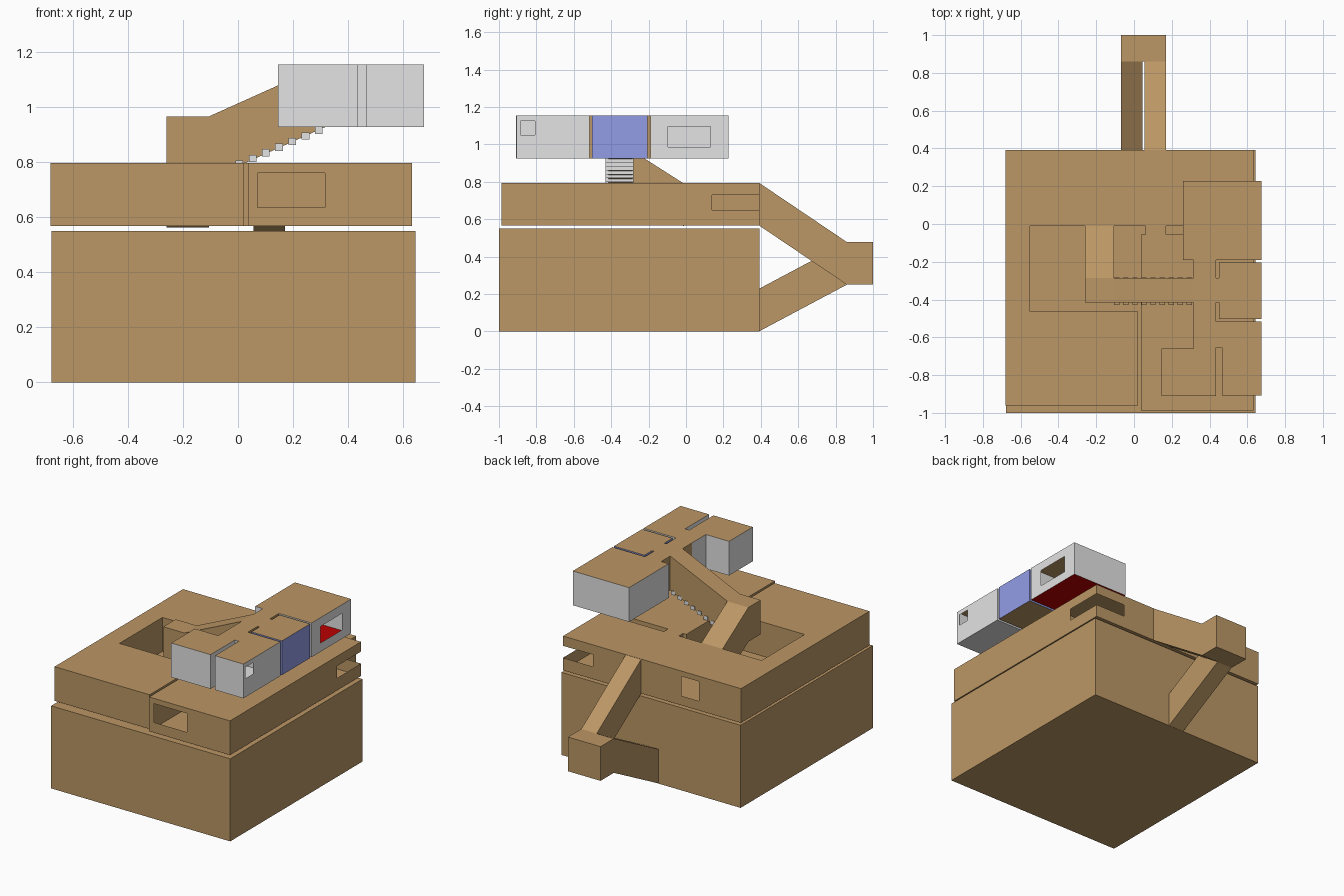
import bpy, bmesh
from mathutils import Vector

if "Cube" in bpy.data.objects:
    bpy.data.objects.remove(bpy.data.objects["Cube"])


def material(name, rgb):
    m = bpy.data.materials.new(name)
    m.diffuse_color = (*rgb, 1)
    m.use_nodes = True
    m.node_tree.nodes["Principled BSDF"].inputs["Base Color"].default_value = m.diffuse_color
    return m


BROWN = material("brown", (0.50, 0.31, 0.13))
GREY = material("light grey", (0.77, 0.77, 0.77))
BLUE = material("blue", (0.287, 0.338, 0.79))
RED = material("dark red", (0.5, 0.0, 0.0))


def finish(name, bm, mats):
    me = bpy.data.meshes.new(name)
    bm.to_mesh(me)
    bm.free()
    for m in mats:
        me.materials.append(m)
    ob = bpy.data.objects.new(name, me)
    bpy.context.collection.objects.link(ob)
    return ob


def room(name, plan, z0, z1, wall=BROWN, floor=BROWN, windows=None):
    """Hollow room over a counter-clockwise plan.
    windows: wall index -> (start, end along the wall, low z, high z)"""
    windows = windows or {}
    bm = bmesh.new()

    def face(pts, mat):
        f = bm.faces.new([bm.verts.new(p) for p in pts])
        f.material_index = mat

    for i, p in enumerate(plan):
        a, b = Vector(p), Vector(plan[(i + 1) % len(plan)])
        d, length = (b - a).normalized(), (b - a).length
        if i in windows:
            s, e, lo, hi = windows[i]
            panels = [(0, s, z0, z1), (e, length, z0, z1), (s, e, z0, lo), (s, e, hi, z1)]
        else:
            panels = [(0, length, z0, z1)]
        for s, e, lo, hi in panels:
            if e - s < 1e-4:
                continue
            q, r = a + d * s, a + d * e
            face([(q.x, q.y, lo), (r.x, r.y, lo), (r.x, r.y, hi), (q.x, q.y, hi)], 0)
    face([(x, y, z0) for x, y in reversed(plan)], 1)
    face([(x, y, z1) for x, y in plan], 2)
    bmesh.ops.remove_doubles(bm, verts=bm.verts, dist=1e-5)
    return finish(name, bm, [wall, floor, BROWN])


def rect(x0, x1, y0, y1):
    return [(x0, y0), (x1, y0), (x1, y1), (x0, y1)]


def prism(name, profile, axis, lo, hi, mat=BROWN):
    """Solid from a (horizontal, z) profile swept along x or y"""
    bm = bmesh.new()
    place = (lambda u, z: (lo, u, z)) if axis == "x" else (lambda u, z: (u, lo, z))
    f = bm.faces.new([bm.verts.new(place(u, z)) for u, z in profile])
    out = bmesh.ops.extrude_face_region(bm, geom=[f])
    step = (hi - lo, 0, 0) if axis == "x" else (0, hi - lo, 0)
    bmesh.ops.translate(bm, vec=step, verts=[g for g in out["geom"] if isinstance(g, bmesh.types.BMVert)])
    bmesh.ops.recalc_face_normals(bm, faces=bm.faces)
    return finish(name, bm, [mat])


# Ground storey
room("ground_storey", rect(-0.677, 0.643, -1.0, 0.392), 0, 0.55)

# Middle storey: hall around the courtyard, east room and the links between them
Z0, Z1 = 0.567, 0.795
room("middle_hall",
     [(-0.68, -0.96), (0.02, -0.96), (0.02, -0.463), (-0.55, -0.463), (-0.55, -0.01),
      (0.632, -0.01), (0.632, 0.392), (0, 0.392), (-0.68, 0.392)], Z0, Z1,
     windows={5: (0.15, 0.402, 0.65, 0.73), 6: (0, 0.22, 0.65, 0.73), 7: (0.24, 0.37, 0.63, 0.76)})
room("middle_east_room", rect(0.036, 0.632, -0.987, -0.055), Z0, Z1,
     windows={0: (0.035, 0.28, 0.635, 0.76)})
room("middle_link", rect(0.06, 0.17, -0.055, -0.01), Z0, Z1)
room("middle_east_link", rect(0.5, 0.632, -0.055, -0.01), Z0, Z1)

# Upper storey
U0, U1 = 0.926, 1.154
room("upper_front_room",
     [(0.145, -0.91), (0.435, -0.91), (0.435, -0.655), (0.465, -0.655), (0.465, -0.907),
      (0.675, -0.907), (0.675, -0.517), (0.316, -0.517), (0.316, -0.66), (0.145, -0.66)],
     U0, U1, GREY, GREY, {5: (0.022, 0.1, 1.05, 1.125)})
room("upper_corridor", rect(0.316, 0.435, -0.517, -0.19), U0, U1)
room("upper_doorway", rect(0.435, 0.45, -0.415, -0.285), U0, U1)
room("upper_middle_room", rect(0.45, 0.675, -0.502, -0.205), U0, U1, BLUE)
room("upper_back_room", rect(0.26, 0.675, -0.19, 0.228), U0, U1, GREY, RED,
     {1: (0.095, 0.32, 0.985, 1.095)})

# Enclosed stairway from the courtyard to the upper storey
prism("courtyard_ramp", [(-0.01, 0.562), (-0.01, 0.79), (-0.285, 0.965), (-0.285, 0.737)],
      "x", -0.26, -0.105)
room("stair_landing", rect(-0.26, -0.105, -0.415, -0.285), 0.737, 0.965)
prism("upper_ramp", [(-0.105, 0.737), (0.316, U0), (0.316, U1), (-0.105, 0.965)],
      "y", -0.415, -0.285)

# Steps showing below the upper ramp
for i in range(9):
    x, z = -0.091 + 0.048 * i, 0.752 + 0.0202 * i
    room(f"step_{i + 1}", rect(x - 0.014, x + 0.014, -0.43, -0.282), z - 0.013, z + 0.013, GREY, GREY)

# Back stairway: down from the middle storey, turn, and back to the ground storey
prism("back_upper_ramp", [(0.39, Z0), (0.86, 0.25), (0.86, 0.478), (0.39, Z1)], "x", 0.056, 0.17)
prism("back_lower_ramp", [(0.39, 0), (0.86, 0.25), (0.86, 0.478), (0.39, 0.228)], "x", -0.07, 0.044)
room("back_landing", rect(-0.07, 0.17, 0.86, 1.0), 0.25, 0.478)
